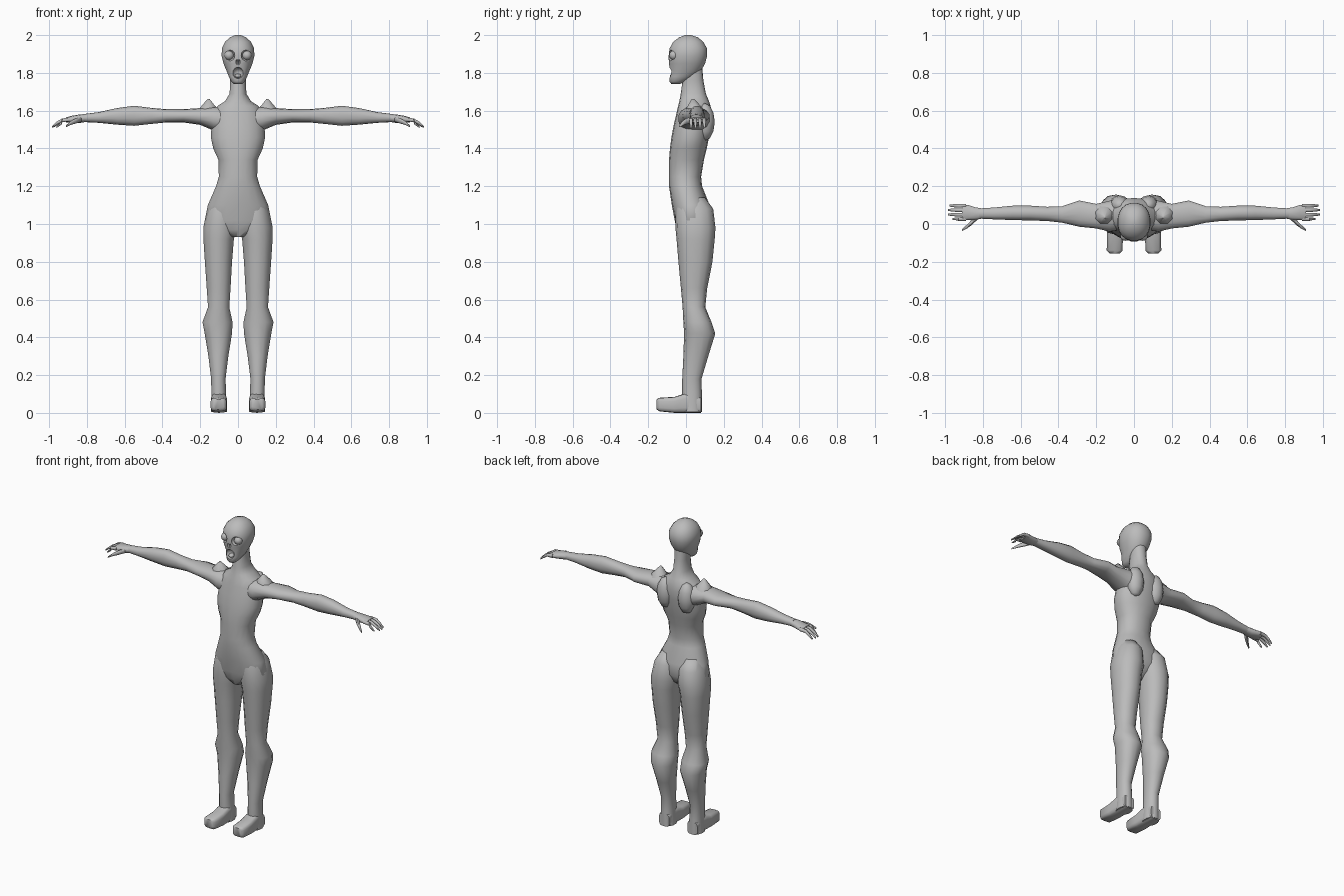
import bpy
import bmesh
from math import cos, sin, pi, radians, copysign
from mathutils import Matrix, Vector

default_cube = bpy.data.objects.get("Cube")
if default_cube:
    bpy.data.objects.remove(default_cube, do_unlink=True)

grey = bpy.data.materials.new("plain grey")
grey.use_nodes = True
grey.diffuse_color = (0.5, 0.5, 0.5, 1)
grey.node_tree.nodes["Principled BSDF"].inputs["Base Color"].default_value = grey.diffuse_color


def finish(name, bm, mirrored=False):
    """Turn a bmesh into a smooth object, optionally mirrored across x."""
    bmesh.ops.recalc_face_normals(bm, faces=bm.faces)
    mesh = bpy.data.meshes.new(name)
    bm.to_mesh(mesh)
    bm.free()
    mesh.materials.append(grey)
    obj = bpy.data.objects.new(name, mesh)
    bpy.context.collection.objects.link(obj)
    smooth(obj)
    if mirrored:
        obj.modifiers.new("Mirror", "MIRROR").use_mirror_merge = False
    return obj


def smooth(obj):
    bpy.ops.object.select_all(action="DESELECT")
    obj.select_set(True)
    bpy.context.view_layer.objects.active = obj
    bpy.ops.object.shade_smooth_by_angle(angle=radians(55))


def loft(name, axis, rows, sides=14, power=2.2, mirrored=False):
    """Skin rounded sections; each row is position, then low and high bounds
    along the two other axes."""
    bm = bmesh.new()
    rings = []
    for t, a0, a1, b0, b1 in rows:
        ring = []
        for i in range(sides):
            angle = 2 * pi * (i + 0.5) / sides
            u, v = (copysign(abs(f) ** (2 / power), f) for f in (cos(angle), sin(angle)))
            point = [(a0 + a1 + u * (a1 - a0)) / 2, (b0 + b1 + v * (b1 - b0)) / 2]
            point.insert("xyz".index(axis), t)
            ring.append(bm.verts.new(point))
        rings.append(ring)
    for low, high in zip(rings, rings[1:]):
        for i in range(sides):
            j = (i + 1) % sides
            bm.faces.new((low[i], low[j], high[j], high[i]))
    bm.faces.new(rings[0])
    bm.faces.new(rings[-1])
    return finish(name, bm, mirrored)


def ball(name, centre, size, mirrored=False, segments=16):
    bm = bmesh.new()
    matrix = Matrix.Translation(centre) @ Matrix.Diagonal(Vector(size).to_4d())
    bmesh.ops.create_uvsphere(bm, u_segments=segments, v_segments=segments // 2,
                              radius=1, matrix=matrix)
    return finish(name, bm, mirrored)


def carve(target, cutter):
    """Cut one shape out of another and discard the cutter."""
    cutter.hide_render = True
    cut = target.modifiers.new("Cut", "BOOLEAN")
    cut.operation = "DIFFERENCE"
    cut.object = cutter
    bpy.context.view_layer.objects.active = target
    bpy.ops.object.modifier_apply(modifier=cut.name)
    bpy.data.objects.remove(cutter, do_unlink=True)


def centred(rows):
    return [(z, -w, w, front, back) for z, w, front, back in rows]


# Torso and neck, from crotch to the base of the skull
loft("torso", "z", centred([
    (.93, .03, -.03, .05), (.97, .13, -.05, .1), (1.02, .178, -.06, .125),
    (1.1, .162, -.075, .125), (1.2, .118, -.09, .085), (1.25, .103, -.09, .08),
    (1.34, .105, -.09, .095), (1.4, .133, -.085, .11), (1.46, .146, -.077, .122),
    (1.52, .142, -.066, .132), (1.58, .135, -.052, .138), (1.625, .11, -.042, .13),
    (1.65, .07, -.035, .122), (1.69, .045, -.028, .105), (1.76, .042, -.018, .092),
    (1.84, .045, -.01, .085)]), sides=18)

# Shoulder blades and pointed shoulder ridges
ball("shoulder_blade", (.075, .1, 1.54), (.055, .052, .1), mirrored=True, segments=12)
loft("shoulder_ridge", "z", [
    (1.58, .09, .22, -.01, .11), (1.615, .11, .205, 0, .09),
    (1.662, .15, .162, .03, .045)], sides=8, mirrored=True)

# Legs, with the buttock at the top
loft("leg", "z", [
    (1.14, .03, .13, -.04, .1), (1.08, .01, .165, -.055, .144),
    (.98, .006, .186, -.056, .156), (.92, .02, .185, -.05, .152),
    (.8, .03, .177, -.04, .14), (.66, .038, .167, -.027, .112),
    (.56, .045, .16, -.018, .102), (.48, .027, .19, -.014, .135),
    (.42, .03, .178, -.01, .155), (.3, .05, .158, -.014, .118),
    (.18, .065, .143, -.02, .082), (.1, .062, .142, -.02, .084),
    (.005, .057, .145, -.02, .085)], mirrored=True)

# Blocky feet
loft("foot", "y", [
    (-.155, .075, .13, .018, .072), (-.14, .06, .145, .008, .08),
    (-.06, .058, .144, 0, .085), (-.015, .058, .143, 0, .1),
    (.03, .062, .14, 0, .11), (.08, .065, .138, 0, .08)],
     power=4, mirrored=True)

# Arms, with the shoulder buried in the torso
loft("arm", "x", [
    (.05, -.03, .13, 1.47, 1.615), (.13, -.042, .125, 1.495, 1.622),
    (.2, -.025, .108, 1.525, 1.614), (.29, -.016, .126, 1.538, 1.608),
    (.38, .006, .095, 1.538, 1.608), (.46, .015, .092, 1.53, 1.615),
    (.55, .018, .098, 1.52, 1.626), (.64, .02, .098, 1.526, 1.614),
    (.74, .024, .088, 1.536, 1.592), (.82, .028, .083, 1.54, 1.582)],
     mirrored=True)

# Hands: palm, four curled fingers and a thumb
loft("palm", "x", [
    (.8, .029, .083, 1.541, 1.583), (.84, .02, .09, 1.535, 1.58),
    (.88, .018, .103, 1.535, 1.573), (.91, .02, .105, 1.538, 1.565)],
     sides=10, mirrored=True)


def digit(name, joints):
    loft(name, "x", [(x, y - r, y + r, z - r, z + r) for x, y, z, r in joints],
         sides=8, mirrored=True)


for label, y, tip in (("index", .027, .96), ("middle", .05, .985),
                      ("ring", .074, .985), ("little", .097, .978)):
    digit(label + "_finger", [
        (.89, y, 1.553, .011), (.93, y - .001, 1.55, .01),
        (tip - .025, y, 1.534, .009), (tip, y, 1.514, .005)])
digit("thumb", [(.83, .035, 1.555, .014), (.86, .008, 1.546, .015),
                (.885, -.014, 1.535, .011), (.912, -.033, 1.517, .005)])

# Head with a long narrow jaw
head = loft("head", "z", centred([
    (1.742, .022, -.078, -.03), (1.755, .036, -.088, -.005),
    (1.78, .049, -.09, .05), (1.81, .061, -.084, .08),
    (1.85, .078, -.092, .102), (1.89, .088, -.093, .113),
    (1.93, .086, -.088, .112), (1.965, .069, -.068, .092),
    (1.987, .045, -.038, .065), (2, .016, -.006, .028)]), sides=20)

# Eye sockets, nose hole and open mouth
for side in (-1, 1):
    carve(head, ball("socket_cutter", (side * .047, -.088, 1.893), (.031, .025, .031)))
    carve(head, ball("nostril_cutter", (side * .006, -.092, 1.858), (.006, .014, .013)))
carve(head, ball("mouth_cutter", (0, -.09, 1.8), (.03, .034, .03)))
smooth(head)

# Eyeballs and tongue
ball("eyeball", (.047, -.064, 1.893), (.025, .025, .025), mirrored=True)
ball("tongue", (0, -.062, 1.784), (.018, .024, .012))
